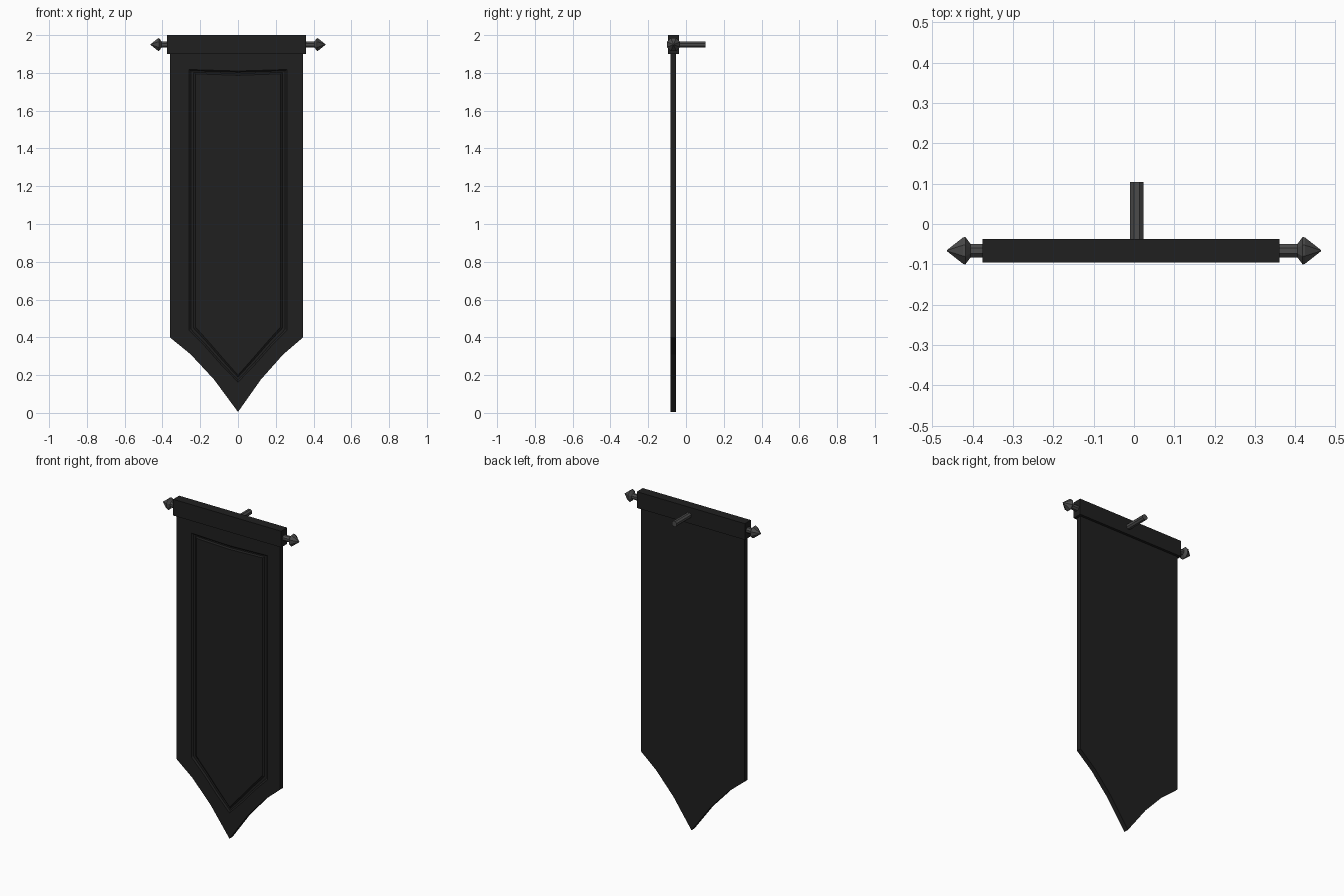
import bpy, bmesh, math
from mathutils import Vector, Matrix

if "Cube" in bpy.data.objects:
    bpy.data.objects.remove(bpy.data.objects["Cube"])


def material(name, v):
    m = bpy.data.materials.new(name)
    m.diffuse_color = (v, v, v, 1)
    m.use_nodes = True
    m.node_tree.nodes["Principled BSDF"].inputs["Base Color"].default_value = m.diffuse_color
    return m


FABRIC = material("black_fabric", 0.014)
METAL = material("dark_metal", 0.07)
Y, Z = -0.066, 1.95      # rod axis


def finish(name, bm, mat):
    bmesh.ops.recalc_face_normals(bm, faces=bm.faces[:])
    me = bpy.data.meshes.new(name)
    bm.to_mesh(me)
    bm.free()
    ob = bpy.data.objects.new(name, me)
    bpy.context.collection.objects.link(ob)
    me.materials.append(mat)
    return ob


def lathe(name, start, axis, profile, sides=8):
    """Revolve (distance, radius) rings around an axis from start."""
    rot = Vector((0, 0, 1)).rotation_difference(Vector(axis)).to_matrix()
    bm = bmesh.new()
    rings = []
    for d, r in profile:
        ring = []
        for i in range(sides):
            a = math.tau * (i + 0.5) / sides
            ring.append(bm.verts.new(Vector(start) + rot @ Vector((r * math.cos(a), r * math.sin(a), d))))
        rings.append(ring)
    for a, b in zip(rings, rings[1:]):
        for i in range(sides):
            j = (i + 1) % sides
            bm.faces.new((a[i], a[j], b[j], b[i]))
    bm.faces.new(rings[0])
    bm.faces.new(rings[-1])
    return finish(name, bm, METAL)


# Banner cloth: back outline, front outline, then a sunken pointed border line
def outline(half, top, dip, low, p1, p2, tip, shift=0.0):
    right = [(half, top), (half, low), p1, p2]
    pts = [(0, top - dip)] + right + [(0, tip)]
    pts += [(-x, z) for x, z in reversed(right)]
    return [(x + shift * (abs(x) / half), z) for x, z in pts]


edge = outline(0.353, 1.93, 0, 0.40, (0.245, 0.31), (0.125, 0.178), 0.005, -0.008)
trims = [
    outline(0.260, 1.818, 0.008, 0.438, (0.175, 0.352), (0.085, 0.250), 0.163),
    outline(0.250, 1.811, 0.008, 0.443, (0.168, 0.358), (0.082, 0.260), 0.175),
    outline(0.235, 1.803, 0.008, 0.449, (0.158, 0.366), (0.077, 0.273), 0.189),
    outline(0.225, 1.795, 0.008, 0.454, (0.151, 0.372), (0.073, 0.282), 0.200),
]
FRONT, BACK = -0.083, -0.053
layers = [(edge, BACK), (edge, FRONT), (trims[0], FRONT), (trims[1], FRONT + 0.007),
          (trims[2], FRONT + 0.007), (trims[3], FRONT)]
bm = bmesh.new()
loops = [[bm.verts.new((x, y, z)) for x, z in pts] for pts, y in layers]
for a, b in zip(loops, loops[1:]):
    for i in range(len(a)):
        j = (i + 1) % len(a)
        bm.faces.new((a[i], a[j], b[j], b[i]))
bm.faces.new(loops[0])
bm.faces.new(loops[-1])
finish("banner_cloth", bm, FABRIC)

# Folded sleeve around the rod
bm = bmesh.new()
bmesh.ops.create_cube(bm, size=1, matrix=Matrix.Translation((-0.007, Y, Z))
                      @ Matrix.Diagonal((0.736, 0.058, 0.10, 1)))
finish("rod_sleeve", bm, FABRIC)

# Hanging rod, wall peg and pointed finials
lathe("hanging_rod", (-0.42, Y, Z), (1, 0, 0), [(0, 0.018), (0.84, 0.018)])
lathe("wall_peg", (0.007, Y, Z), (0, 1, 0), [(0, 0.018), (0.17, 0.018)])
for side, label in ((-1, "left"), (1, "right")):
    lathe(label + "_finial", (side * 0.405, Y, Z), (side, 0, 0),
          [(0, 0.018), (0.013, 0.037), (0.019, 0.035), (0.058, 0.002)])
